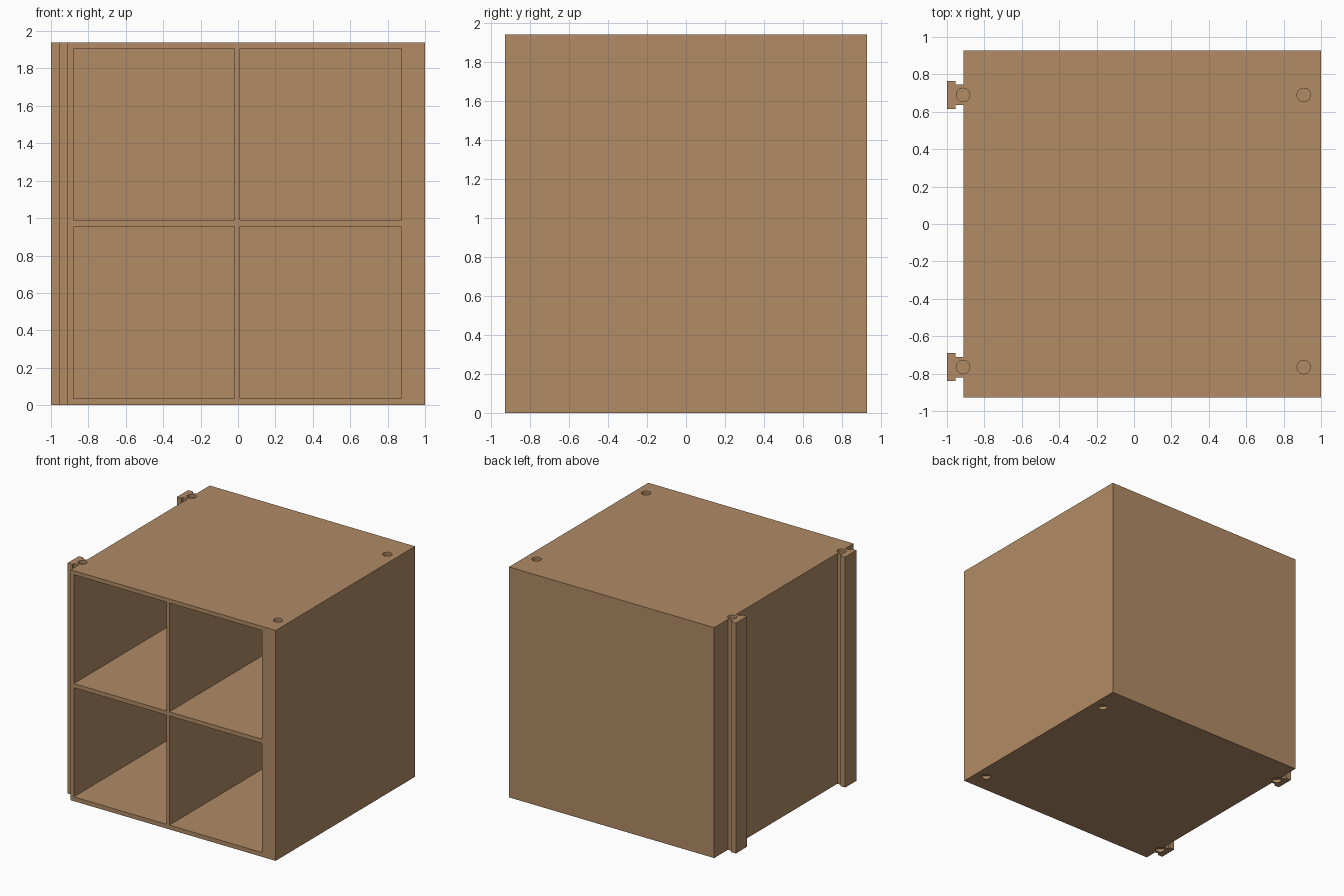
import bpy
import bmesh
from mathutils import Matrix, Vector

if "Cube" in bpy.data.objects:
    bpy.data.objects.remove(bpy.data.objects["Cube"])

HEIGHT = 1.94
LEFT, RIGHT, FRONT, BACK = -0.912, 1.0, -0.927, 0.927
RAIL_Y = (0.69, -0.765)          # centres of the two rails and peg holes
HOLE_X = (-0.914, 0.908)
HOLE_R, HOLE_DEPTH = 0.036, 0.025

wood = bpy.data.materials.new("tan wood")
wood.diffuse_color = (0.44, 0.26, 0.13, 1)
wood.use_nodes = True
wood.node_tree.nodes["Principled BSDF"].inputs["Base Color"].default_value = wood.diffuse_color


def make_object(name, bm):
    bmesh.ops.recalc_face_normals(bm, faces=bm.faces[:])
    mesh = bpy.data.meshes.new(name)
    bm.to_mesh(mesh)
    bm.free()
    mesh.materials.append(wood)
    obj = bpy.data.objects.new(name, mesh)
    bpy.context.collection.objects.link(obj)
    return obj


def add_box(bm, lo, hi):
    lo, hi = Vector(lo), Vector(hi)
    bmesh.ops.create_cube(bm, size=1, matrix=Matrix.Translation((lo + hi) / 2)
                          @ Matrix.Diagonal((*(hi - lo), 1)))


# Cabinet body: plan outline with a T-shaped rail at each end of the left side
outline = [(LEFT, FRONT), (RIGHT, FRONT), (RIGHT, BACK), (LEFT, BACK)]
for y in RAIL_Y:
    half = [(LEFT, 0.055), (-0.955, 0.055), (-0.955, 0.075), (-1.0, 0.075)]
    outline += [(x, y + d) for x, d in half]
    outline += [(x, y - d) for x, d in reversed(half)]
bm = bmesh.new()
base = bm.faces.new([bm.verts.new((x, y, 0)) for x, y in outline])
top = bmesh.ops.extrude_face_region(bm, geom=[base])["geom"]
bmesh.ops.translate(bm, vec=(0, 0, HEIGHT),
                    verts=[v for v in top if isinstance(v, bmesh.types.BMVert)])
cabinet = make_object("cabinet", bm)

# Cutters: four open compartments and the blind peg holes, top and bottom
bm = bmesh.new()
for x0, x1 in ((-0.88, -0.018), (0.01, 0.873)):
    for z0, z1 in ((0.036, 0.955), (0.99, 1.906)):
        add_box(bm, (x0, FRONT - 0.1, z0), (x1, BACK - 0.035, z1))
for x in HOLE_X:
    for y in RAIL_Y:
        for z in (0, HEIGHT):
            bmesh.ops.create_cone(bm, cap_ends=True, segments=32, radius1=HOLE_R,
                                  radius2=HOLE_R, depth=HOLE_DEPTH * 2,
                                  matrix=Matrix.Translation((x, y, z)))
cutter = make_object("compartment_cutter", bm)
cutter.hide_render = True

cut = cabinet.modifiers.new("compartments", 'BOOLEAN')
cut.operation = 'DIFFERENCE'
cut.solver = 'EXACT'
cut.object = cutter
bpy.context.view_layer.objects.active = cabinet
cabinet.select_set(True)
bpy.ops.object.modifier_apply(modifier=cut.name)
bpy.data.objects.remove(cutter)
bpy.ops.object.shade_smooth_by_angle()
